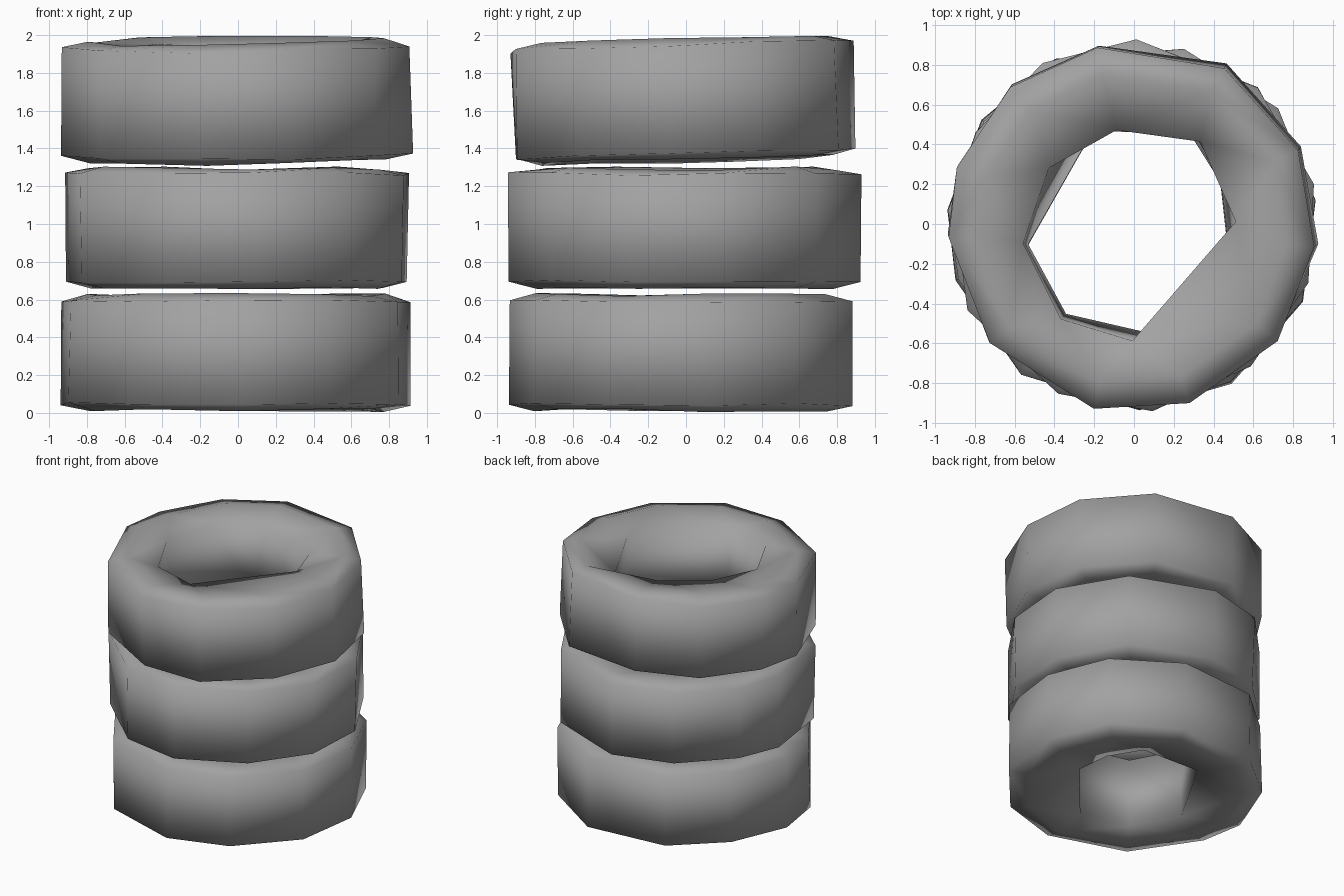
import bpy, bmesh, math, random
from mathutils import Vector, Matrix

if "Cube" in bpy.data.objects:
    bpy.data.objects.remove(bpy.data.objects["Cube"], do_unlink=True)

random.seed(4)

rubber = bpy.data.materials.new("grey_rubber")
rubber.use_nodes = True
GREY = (0.36, 0.36, 0.36, 1)
rubber.diffuse_color = GREY
rubber.node_tree.nodes["Principled BSDF"].inputs["Base Color"].default_value = GREY

# Rim corner directions in degrees, and the coarser corners of the holes
# Hole corners are x, y and how far the corner sags below the sidewall
OUTER = [183, 161, 131, 101, 60, 25, -6, -38, -72, -102, -141]
LOWER_HOLE = [(-0.2, 0.48, 0.03), (0.29, 0.46, 0.03), (0.44, 0.22, 0.03), (0.47, -0.05, 0.03),
              (0.05, -0.54, 0.03), (-0.34, -0.45, 0.03), (-0.53, -0.1, 0.03)]
TOP_HOLE = [(-0.42, 0.3, 0.02), (-0.08, 0.49, 0.05), (0.34, 0.43, 0.12), (0.52, 0.03, 0.04),
            (0.0, -0.57, 0.03), (-0.36, -0.46, 0.03), (-0.55, -0.08, 0.03)]


def edge_loop(bm, points):
    verts = [bm.verts.new(p) for p in points]
    return [bm.edges.new((verts[i - 1], verts[i])) for i in range(len(verts))]


def outer_points(radius, z, turn):
    pts = []
    for a in OUTER:
        t = math.radians(a + turn)
        r = radius * random.uniform(0.985, 1.01)
        pts.append((r * math.cos(t), r * math.sin(t), z + random.uniform(-0.01, 0.01)))
    return pts


# One crumpled low-poly tyre: tread, two shoulders, two sidewalls and a hole wall
def tyre(name, z, half, turn, tilt_x, tilt_y, top_hole):
    bm = bmesh.new()
    loops = [
        edge_loop(bm, [(x, y, sag - half) for x, y, sag in LOWER_HOLE]),
        edge_loop(bm, outer_points(0.79, -half, turn)),
        edge_loop(bm, outer_points(0.93, -half + 0.03, turn)),
        edge_loop(bm, outer_points(0.93, half - 0.03, turn)),
        edge_loop(bm, outer_points(0.79, half, turn)),
        edge_loop(bm, [(x, y, half - sag) for x, y, sag in top_hole]),
    ]
    for i, loop in enumerate(loops):
        bmesh.ops.bridge_loops(bm, edges=loop + loops[(i + 1) % len(loops)])
    bmesh.ops.triangulate(bm, faces=bm.faces)
    bmesh.ops.recalc_face_normals(bm, faces=bm.faces)
    for f in bm.faces:
        f.smooth = True
    mesh = bpy.data.meshes.new(name)
    bm.to_mesh(mesh)
    bm.free()
    mesh.materials.append(rubber)
    obj = bpy.data.objects.new(name, mesh)
    obj.matrix_world = (Matrix.Translation(Vector((-0.005, -0.01, z)))
                        @ Matrix.Rotation(math.radians(tilt_x), 4, "X")
                        @ Matrix.Rotation(math.radians(tilt_y), 4, "Y"))
    bpy.context.collection.objects.link(obj)


# Stack from the ground up
tyre("bottom_tyre", 0.32, 0.305, 14, 0, 0.2, LOWER_HOLE)
tyre("middle_tyre", 0.98, 0.315, -12, 0, 0, LOWER_HOLE)
tyre("top_tyre", 1.655, 0.315, 0, 1.6, -0.6, TOP_HOLE)
